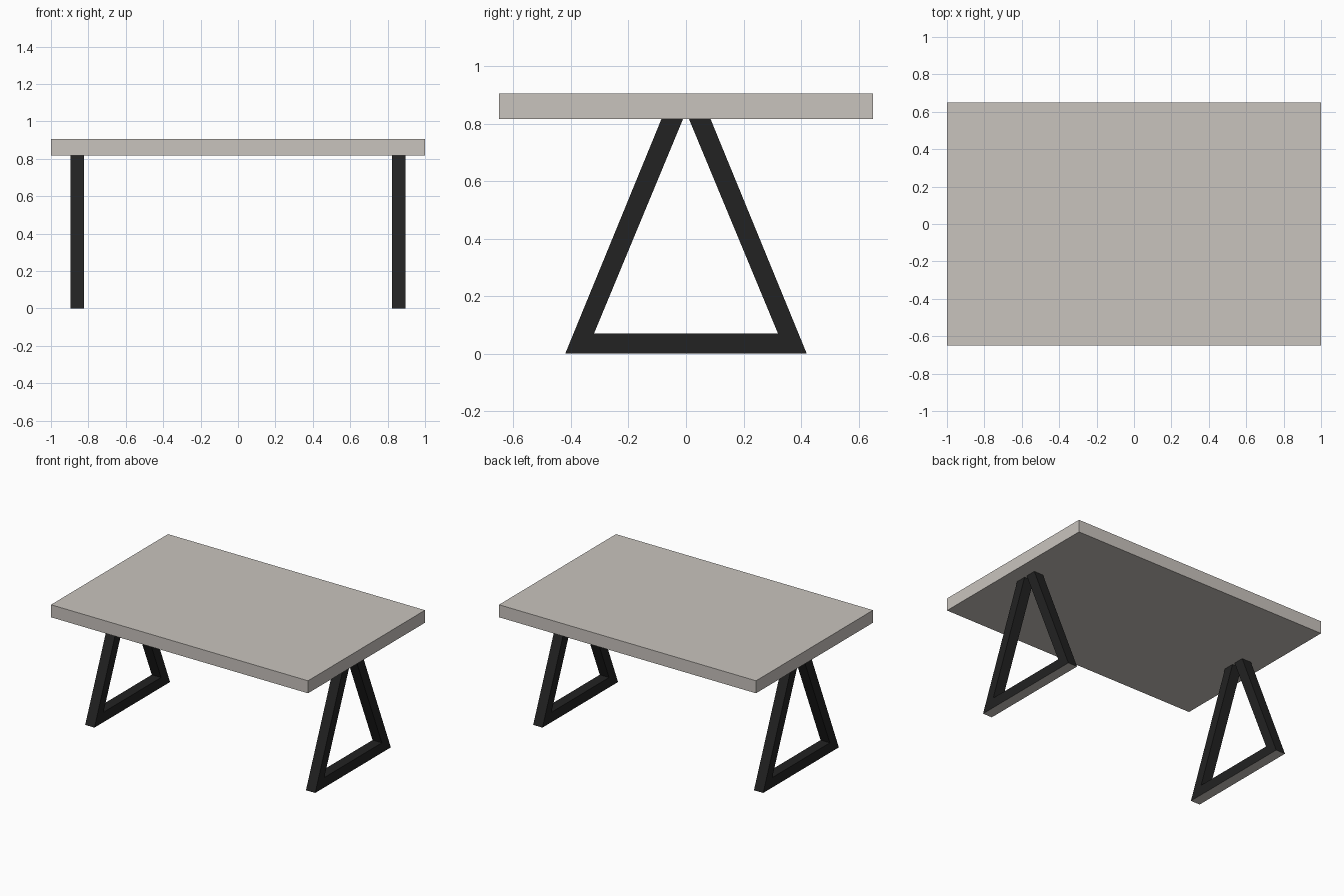
import bpy, bmesh
from mathutils import Vector

if "Cube" in bpy.data.objects:
    bpy.data.objects.remove(bpy.data.objects["Cube"])

TOP_Z, UNDER_Z = 0.905, 0.817


def material(name, rgb):
    m = bpy.data.materials.new(name)
    m.diffuse_color = (*rgb, 1.0)
    m.use_nodes = True
    m.node_tree.nodes["Principled BSDF"].inputs["Base Color"].default_value = m.diffuse_color
    return m


stone = material("warm grey", (0.584, 0.552, 0.515))
metal = material("black metal", (0.016, 0.016, 0.016))


def prism(name, profile, x0, x1, mats):
    """Extrude a (y, z) outline along x from x0 to x1."""
    bm = bmesh.new()
    face = bm.faces.new([bm.verts.new((x0, y, z)) for y, z in profile])
    ext = bmesh.ops.extrude_face_region(bm, geom=[face])
    moved = [v for v in ext["geom"] if isinstance(v, bmesh.types.BMVert)]
    bmesh.ops.translate(bm, verts=moved, vec=Vector((x1 - x0, 0, 0)))
    bmesh.ops.recalc_face_normals(bm, faces=bm.faces)
    # the sole touching the floor takes the second material, if any
    if len(mats) > 1:
        for f in bm.faces:
            if f.normal.z < -0.9 and f.calc_center_median().z < 0.01:
                f.material_index = 1
    mesh = bpy.data.meshes.new(name)
    for m in mats:
        mesh.materials.append(m)
    bm.to_mesh(mesh)
    bm.free()
    ob = bpy.data.objects.new(name, mesh)
    bpy.context.collection.objects.link(ob)
    return ob


# Table top slab
prism("table_top",
      [(-0.65, UNDER_Z), (0.65, UNDER_Z), (0.65, TOP_Z), (-0.65, TOP_Z)],
      -1.0, 1.0, [stone])

# A-shaped leg frames with a foot bar, open at the top between the two struts
half = [(0.42, 0.0), (0.085, UNDER_Z), (0.01, UNDER_Z), (0.32, 0.07)]
frame = half + [(-y, z) for y, z in reversed(half)]
for side, x0 in (("left", -0.895), ("right", 0.823)):
    prism(side + "_leg_frame", frame, x0, x0 + 0.072, [metal, stone])
